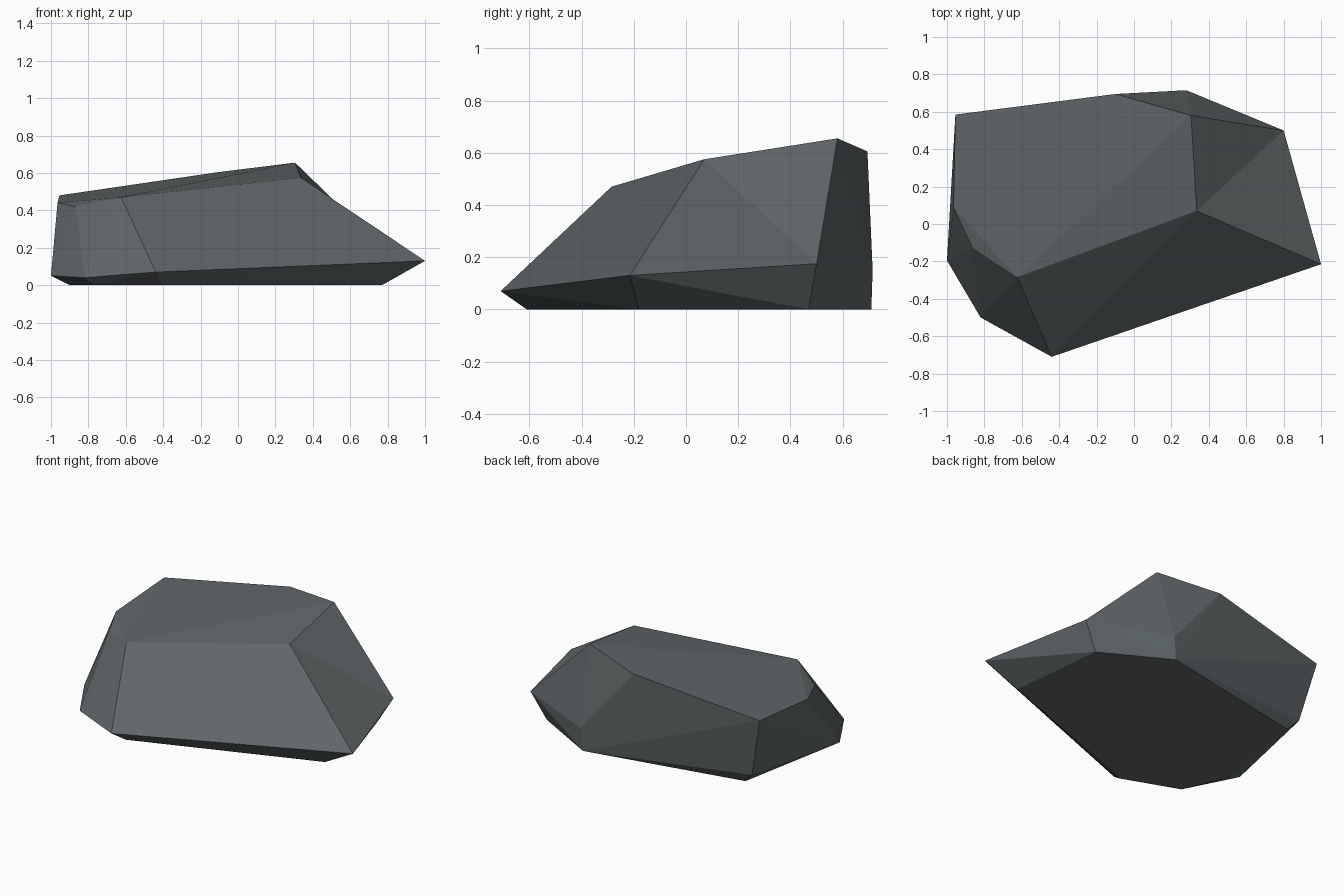
import bpy
import bmesh

default_cube = bpy.data.objects.get("Cube")
if default_cube:
    bpy.data.objects.remove(default_cube, do_unlink=True)

# Corners of the boulder, grouped by level
crown = {
    "back_left": (-0.955, 0.585, 0.48),
    "back_middle": (-0.10, 0.695, 0.605),
    "peak": (0.305, 0.58, 0.655),
    "shoulder": (0.335, 0.07, 0.575),
    "front_left": (-0.625, -0.285, 0.47),
    "chipped_corner": (-0.865, -0.125, 0.42),
    "left_rim": (-0.965, 0.09, 0.44),
}
girdle = {
    "left_low": (-1.0, -0.195, 0.05),
    "left_front_low": (-0.82, -0.50, 0.04),
    "front_low": (-0.44, -0.71, 0.07),
    "right_tip": (1.0, -0.215, 0.13),
    "right_back_low": (0.80, 0.50, 0.175),
    "back_low": (0.28, 0.715, 0.15),
    "back_left_low": (-0.86, 0.53, 0.07),
}
footprint = [
    (-0.90, -0.17), (-0.77, -0.47), (-0.40, -0.61), (0.77, -0.18),
    (0.70, 0.47), (0.265, 0.71), (-0.79, 0.50),
]

# Faceted body wrapped around the corners
bm = bmesh.new()
corner = {}
for level in (crown, girdle):
    for name, position in level.items():
        corner[name] = bm.verts.new(position)
for x, y in footprint:
    bm.verts.new((x, y, 0))

hull = bmesh.ops.convex_hull(bm, input=bm.verts[:], use_existing_faces=False)
loose = {v for v in hull["geom_interior"] + hull["geom_unused"]
         if isinstance(v, bmesh.types.BMVert)}
bmesh.ops.delete(bm, geom=list(loose), context="VERTS")

# Hollow crease running from the shoulder to the right back corner
ridge = bm.edges.get((corner["peak"], corner["right_tip"]))
if ridge:
    bmesh.ops.rotate_edges(bm, edges=[ridge], use_ccw=False)
bmesh.ops.recalc_face_normals(bm, faces=bm.faces[:])
for face in bm.faces:
    face.smooth = False

mesh = bpy.data.meshes.new("boulder")
bm.to_mesh(mesh)
bm.free()
boulder = bpy.data.objects.new("boulder", mesh)
bpy.context.collection.objects.link(boulder)

# Slate grey stone
stone = bpy.data.materials.new("slate_grey")
stone.use_nodes = True
grey = (0.115, 0.135, 0.14, 1.0)
stone.diffuse_color = grey
shader = next(n for n in stone.node_tree.nodes if n.type == "BSDF_PRINCIPLED")
shader.inputs["Base Color"].default_value = grey
mesh.materials.append(stone)
